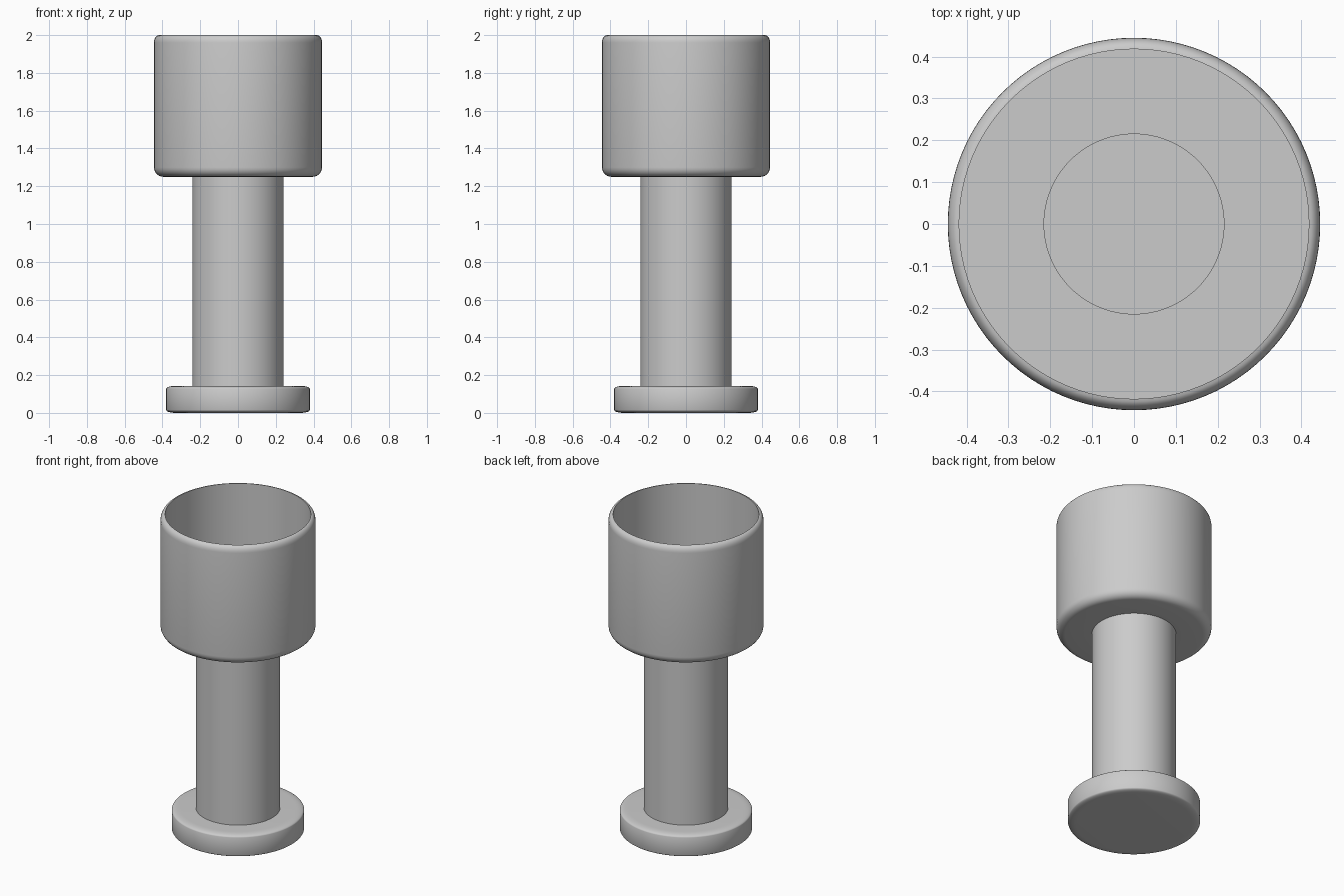
import bpy, bmesh, math

if "Cube" in bpy.data.objects:
    bpy.data.objects.remove(bpy.data.objects["Cube"])

SEGMENTS = 96

grey = bpy.data.materials.new("plain grey")
grey.diffuse_color = (0.6, 0.6, 0.6, 1)
grey.use_nodes = True
grey.node_tree.nodes["Principled BSDF"].inputs["Base Color"].default_value = grey.diffuse_color


def fillet(r, z, rx, rz, start, steps=6):
    """Quarter ellipse of profile points around the centre (r, z)."""
    angles = [math.radians(start + 90 * i / steps) for i in range(steps + 1)]
    return [(r + rx * math.cos(a), z + rz * math.sin(a)) for a in angles]


def lathe(name, profile, closed=False):
    """Revolve an (r, z) profile about the z axis."""
    bm = bmesh.new()
    verts = [bm.verts.new((r, 0, z)) for r, z in profile]
    count = len(verts)
    edges = [bm.edges.new((verts[i], verts[(i + 1) % count]))
             for i in range(count if closed else count - 1)]
    bmesh.ops.spin(bm, geom=verts + edges, cent=(0, 0, 0), axis=(0, 0, 1),
                   angle=math.tau, steps=SEGMENTS, use_duplicate=False)
    bmesh.ops.remove_doubles(bm, verts=bm.verts, dist=1e-5)
    bmesh.ops.recalc_face_normals(bm, faces=bm.faces)
    mesh = bpy.data.meshes.new(name)
    bm.to_mesh(mesh)
    bm.free()
    mesh.materials.append(grey)
    obj = bpy.data.objects.new(name, mesh)
    bpy.context.collection.objects.link(obj)
    bpy.ops.object.select_all(action='DESELECT')
    obj.select_set(True)
    bpy.context.view_layer.objects.active = obj
    bpy.ops.object.shade_smooth_by_angle(angle=math.radians(35))
    return obj


# Foot: solid disc with softly rounded rims
lathe("foot",
      [(0, 0)]
      + fillet(0.33, 0.015, 0.05, 0.015, -90)
      + fillet(0.33, 0.128, 0.05, 0.015, 0)
      + [(0, 0.143)])

# Stem and cup: one hollow shell, the bore opening into the cup floor
lathe("stem_and_cup",
      [(0, 0.143), (0.242, 0.143), (0.242, 1.25)]
      + fillet(0.395, 1.30, 0.05, 0.05, -90)
      + fillet(0.418, 1.96, 0.027, 0.04, 0)
      + [(0.418, 1.277), (0.215, 1.277), (0.215, 0.17), (0, 0.17)])
